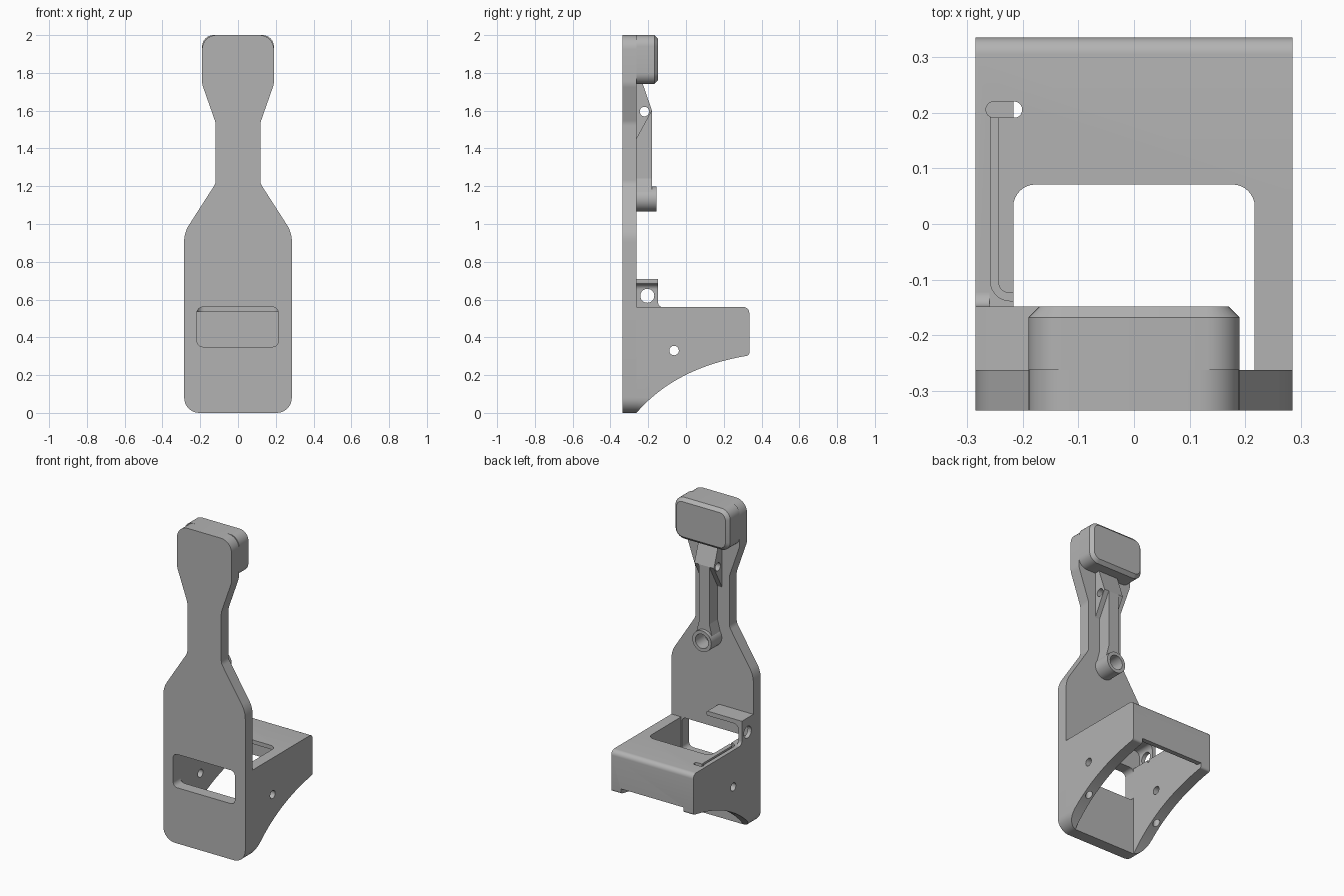
import bpy, bmesh, math
from mathutils import Vector

old = bpy.data.objects.get("Cube")
if old:
    bpy.data.objects.remove(old, do_unlink=True)

grey = bpy.data.materials.new("plain grey")
grey.use_nodes = True
grey.diffuse_color = (0.45, 0.45, 0.45, 1)
grey.node_tree.nodes["Principled BSDF"].inputs["Base Color"].default_value = grey.diffuse_color


def rounded(corners, steps=8):
    """Outline from (u, v, radius) corners, each rounded by an arc."""
    out = []
    for i, (u, v, r) in enumerate(corners):
        p = Vector((u, v))
        if r == 0:
            out.append(p)
            continue
        a = (Vector(corners[i - 1][:2]) - p).normalized()
        b = (Vector(corners[(i + 1) % len(corners)][:2]) - p).normalized()
        half = a.angle(b) / 2
        centre = p + (a + b).normalized() * (r / math.sin(half))
        start = p + a * (r / math.tan(half)) - centre
        end = p + b * (r / math.tan(half)) - centre
        sweep = start.angle_signed(end)
        for k in range(steps + 1):
            t = -sweep * k / steps
            c, s = math.cos(t), math.sin(t)
            out.append(centre + Vector((start.x * c - start.y * s, start.x * s + start.y * c)))
    return out


def box2d(u0, u1, v0, v1, r=0.0):
    return rounded([(u0, v0, r), (u1, v0, r), (u1, v1, r), (u0, v1, r)])


def circle(u, v, r, n=32):
    return [Vector((u + r * math.cos(math.tau * i / n), v + r * math.sin(math.tau * i / n)))
            for i in range(n)]


def prism(name, outline, axis, lo, hi, chamfer=0.0):
    """Extrude an outline along an axis; chamfer optionally bevels the far rim."""
    place = {"x": lambda u, v, w: (w, u, v),
             "y": lambda u, v, w: (u, w, v),
             "z": lambda u, v, w: (u, v, w)}[axis]
    bm = bmesh.new()
    rings = [[bm.verts.new(place(p.x, p.y, w)) for p in outline] for w in (lo, hi)]
    n = len(outline)
    bm.faces.new(rings[0])
    top = bm.faces.new(rings[1])
    for i in range(n):
        j = (i + 1) % n
        bm.faces.new((rings[0][i], rings[0][j], rings[1][j], rings[1][i]))
    bmesh.ops.recalc_face_normals(bm, faces=bm.faces)
    if chamfer:
        bmesh.ops.bevel(bm, geom=list(top.edges), offset=chamfer, segments=1, affect="EDGES")
    mesh = bpy.data.meshes.new(name)
    bm.to_mesh(mesh)
    bm.free()
    mesh.materials.append(grey)
    obj = bpy.data.objects.new(name, mesh)
    bpy.context.collection.objects.link(obj)
    return obj


def combine(obj, others, operation="DIFFERENCE"):
    """Apply booleans to obj and remove the helper solids."""
    for other in others:
        mod = obj.modifiers.new("cut", "BOOLEAN")
        mod.operation, mod.object, mod.solver = operation, other, "EXACT"
    bpy.context.view_layer.update()
    baked = bpy.data.meshes.new_from_object(obj.evaluated_get(bpy.context.evaluated_depsgraph_get()))
    obj.modifiers.clear()
    obj.data = baked
    for other in others:
        bpy.data.objects.remove(other, do_unlink=True)


FRONT, PLATE, BACK = -0.335, -0.262, 0.335
W, INNER, DECK = 0.285, 0.217, 0.56

# Paddle shaped face plate with a window
half = [(W, 0, 0.08), (W, 0.955, 0.16), (0.118, 1.215, 0.06),
        (0.118, 1.535, 0.08), (0.19, 1.74, 0.1), (0.19, 2.0, 0.075)]
paddle = rounded(half + [(-x, z, r) for x, z, r in reversed(half)])
plate = prism("face_plate", paddle, "y", FRONT, PLATE)
combine(plate, [prism("window", box2d(-INNER, 0.213, 0.35, DECK, 0.03), "y", -0.4, -0.2)])

# Head block with chamfered rear rim
prism("head_block", box2d(-0.19, 0.19, 1.74, 2.0, 0.06), "y", PLATE, -0.148, 0.02)

# Bracket: curved side profile, hollowed from below
arch = []
for i in range(25):
    t = i / 24
    a, b, c = Vector((PLATE, 0)), Vector((-0.06, 0.235)), Vector((0.31, 0.3))
    arch.append(a * (1 - t) ** 2 + b * 2 * t * (1 - t) + c * t * t)
rear = rounded([(0.31, 0.3, 0), (BACK, 0.305, 0.015), (BACK, DECK, 0.03), (PLATE, DECK, 0)])
bracket = prism("bracket", arch + rear[1:], "x", -W, W)
combine(bracket, [prism("clip", box2d(-W, W, 0, 1, 0.08), "y", -0.4, 0.4)], "INTERSECT")

cutters = [
    prism("hollow", box2d(-INNER, INNER, -0.4, BACK - 0.03), "z", -0.1, DECK - 0.025),
    prism("rear_notch", box2d(-INNER, INNER, 0.2, 0.4), "z", 0.2, 0.335),
    prism("deck_opening", box2d(-INNER, INNER, -0.4, 0.071, 0.04), "z", 0.45, 0.7),
    prism("cross_hole", circle(-0.063, 0.33, 0.025), "x", -0.4, 0.4),
    prism("deck_slot", box2d(-0.266, -0.201, 0.191, 0.22, 0.0144), "z", 0.5, 0.7),
]
# Screw holes in the curved edges of both walls
for x in (-0.25, 0.25):
    cutters.append(prism("screw_hole", circle(x, -0.1, 0.02, 20), "z", 0.05, 0.2))
combine(bracket, cutters)

# Wire groove in the deck, turning into the opening
groove = rounded([(-0.258, 0.2, 0), (-0.258, -0.138, 0.035), (-0.2, -0.138, 0),
                  (-0.2, -0.124, 0), (-0.244, -0.124, 0.02), (-0.244, 0.2, 0)])
combine(bracket, [prism("groove", groove, "z", DECK - 0.015, 0.7)])

# Ear on one wall: upright with a hole and a lip above
upright = rounded([(PLATE, DECK - 0.01, 0), (-0.12, DECK - 0.01, 0), (-0.12, DECK, 0),
                   (-0.148, DECK, 0.025), (-0.148, 0.71, 0), (PLATE, 0.71, 0)])
ear = prism("ear_upright", upright, "x", -W, -0.26)
combine(ear, [prism("ear_hole", circle(-0.205, 0.62, 0.037), "x", -0.4, -0.2)])
lip = rounded([(-W, 0.71, 0.02), (-0.04, 0.71, 0.008), (-0.04, 0.682, 0.008),
               (-0.26, 0.682, 0.03), (-0.26, 0.64, 0), (-W, 0.64, 0)])
lip_obj = prism("ear_lip", lip, "y", PLATE, -0.148)
combine(lip_obj, [prism("ear_hole", circle(-0.205, 0.62, 0.037), "x", -0.4, -0.2)])

# Rear spine, pivot wedge and ring boss on the neck
def side(points):
    return [Vector(p) for p in points]

spine = prism("neck_spine", side([(PLATE, 1.14), (-0.18, 1.14), (-0.18, 1.6), (PLATE, 1.72)]),
              "x", -0.036, 0.036)
wedge = prism("pivot_wedge", side([(PLATE, 1.45), (-0.18, 1.6), (-0.23, 1.745), (PLATE, 1.745)]),
              "x", -0.068, 0.068)
for obj in (spine, wedge):
    combine(obj, [prism("pivot_hole", circle(-0.22, 1.595, 0.025), "x", -0.2, 0.2)])
flare = prism("spine_flare", side([(-0.062, 1.14), (0.062, 1.14), (0.036, 1.24), (-0.036, 1.24)]),
              "y", PLATE, -0.18)
boss = prism("ring_boss", circle(0, 1.133, 0.066), "y", PLATE, -0.157)
for obj in (spine, flare, boss):
    combine(obj, [prism("ring_bore", circle(0, 1.133, 0.045), "y", PLATE + 0.01, -0.1)])

# Smooth rounded surfaces, keep crisp edges
for obj in bpy.context.collection.objects:
    if obj.type == "MESH" and obj.data.materials and obj.data.materials[0] == grey:
        obj.data.shade_smooth()
        obj.data.set_sharp_from_angle(angle=math.radians(30))
